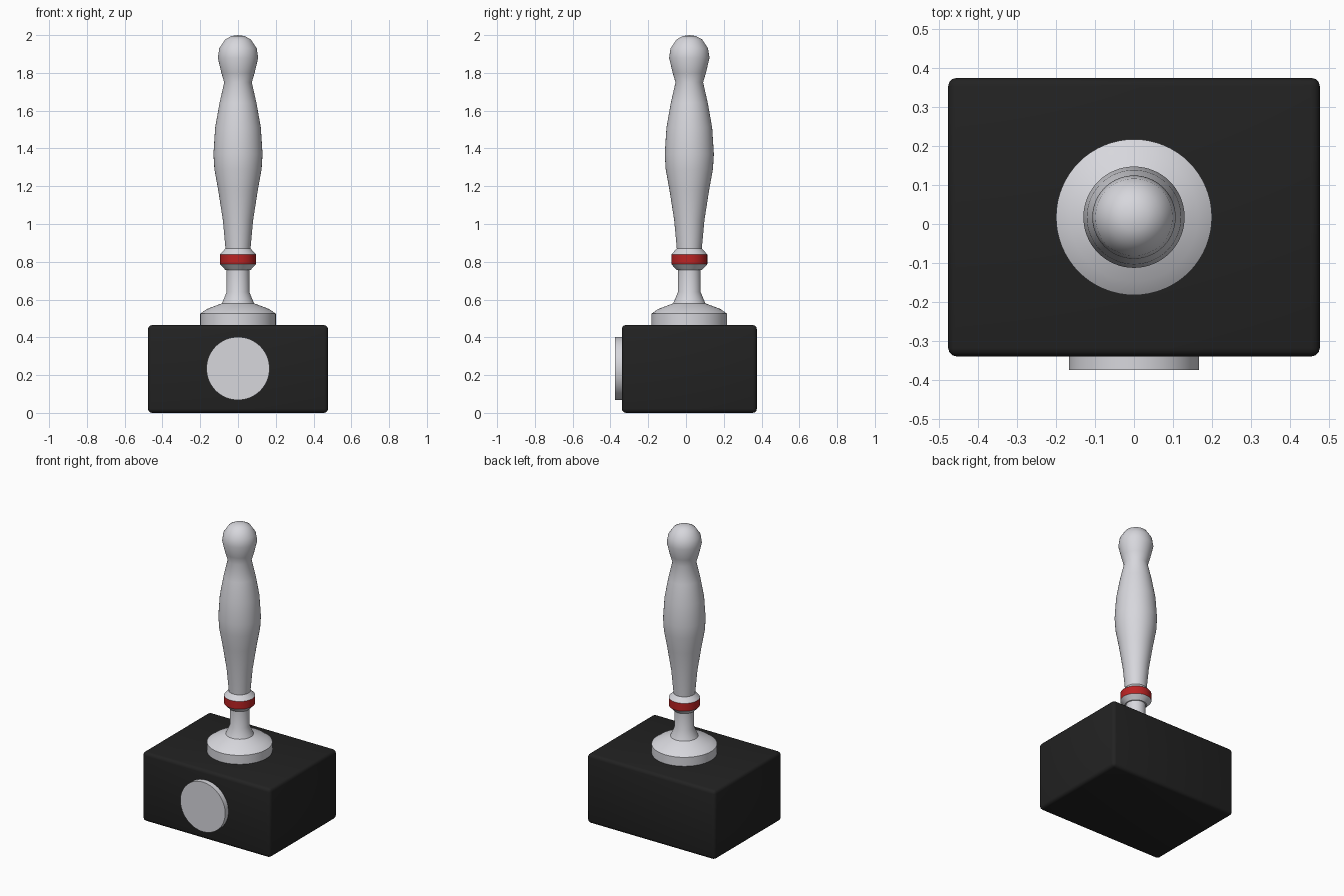
import bpy, bmesh, math
from mathutils import Matrix

cube = bpy.data.objects.get("Cube")
if cube:
    bpy.data.objects.remove(cube, do_unlink=True)

CY = 0.0175  # depth centre of the box and handle


def material(name, r, g, b):
    m = bpy.data.materials.new(name)
    m.use_nodes = True
    m.diffuse_color = (r, g, b, 1)
    node = next(n for n in m.node_tree.nodes if n.type == 'BSDF_PRINCIPLED')
    node.inputs["Base Color"].default_value = (r, g, b, 1)
    return m


white = material("off white", 0.68, 0.68, 0.72)
black = material("near black", 0.016, 0.016, 0.016)
red = material("red", 0.5, 0.017, 0.017)


def add_object(name, bm, mat, angle=35):
    bmesh.ops.recalc_face_normals(bm, faces=bm.faces)
    mesh = bpy.data.meshes.new(name)
    bm.to_mesh(mesh)
    bm.free()
    mesh.materials.append(mat)
    ob = bpy.data.objects.new(name, mesh)
    bpy.context.collection.objects.link(ob)
    bpy.ops.object.select_all(action='DESELECT')
    ob.select_set(True)
    bpy.context.view_layer.objects.active = ob
    bpy.ops.object.shade_smooth_by_angle(angle=math.radians(angle))
    return ob


def lathe(name, profile, mat, angle=35, sides=64):
    """Spin (radius, height) points round the handle axis."""
    bm = bmesh.new()
    verts = [bm.verts.new((r, CY, z)) for r, z in profile]
    edges = [bm.edges.new(pair) for pair in zip(verts, verts[1:])]
    bmesh.ops.spin(bm, geom=verts + edges, cent=(0, CY, 0), axis=(0, 0, 1),
                   angle=math.tau, steps=sides)
    bmesh.ops.remove_doubles(bm, verts=bm.verts, dist=0.0002)
    return add_object(name, bm, mat, angle)


# Box with softened edges
bm = bmesh.new()
bmesh.ops.create_cube(bm, size=1)
bmesh.ops.scale(bm, vec=(0.954, 0.715, 0.465), verts=bm.verts)
bmesh.ops.translate(bm, vec=(0, CY, 0.2325), verts=bm.verts)
bmesh.ops.bevel(bm, geom=bm.edges[:], offset=0.022, segments=3,
                profile=0.5, affect='EDGES')
add_object("box_base", bm, black)

# Round plate on the front
bm = bmesh.new()
bmesh.ops.create_cone(bm, cap_ends=True, segments=64, radius1=0.167,
                      radius2=0.167, depth=0.045,
                      matrix=Matrix.Translation((0, -0.3525, 0.235))
                      @ Matrix.Rotation(math.pi / 2, 4, 'X'))
add_object("front_disc", bm, white)

# Flange and stem
lathe("flange_and_stem", [(0, 0.46), (0.2, 0.46), (0.2, 0.525), (0.165, 0.55),
                          (0.085, 0.58), (0.06, 0.64), (0.06, 0.76)], white)

# Collar: lower cone, red band, upper cone
lathe("collar_lower", [(0.06, 0.757), (0.067, 0.757), (0.095, 0.787)], white)
lathe("collar_band", [(0.095, 0.787), (0.095, 0.839)], red)
lathe("collar_upper", [(0.095, 0.839), (0.067, 0.87), (0.06, 0.87)], white)

# Turned grip with rounded knob
lathe("grip", [(0.066, 0.868), (0.08, 1.02), (0.105, 1.18), (0.125, 1.29),
               (0.13, 1.37), (0.121, 1.51), (0.098, 1.64), (0.073, 1.75),
               (0.088, 1.8), (0.107, 1.88), (0.099, 1.93), (0.068, 1.977),
               (0.035, 1.995), (0, 2.0)], white, angle=50)
